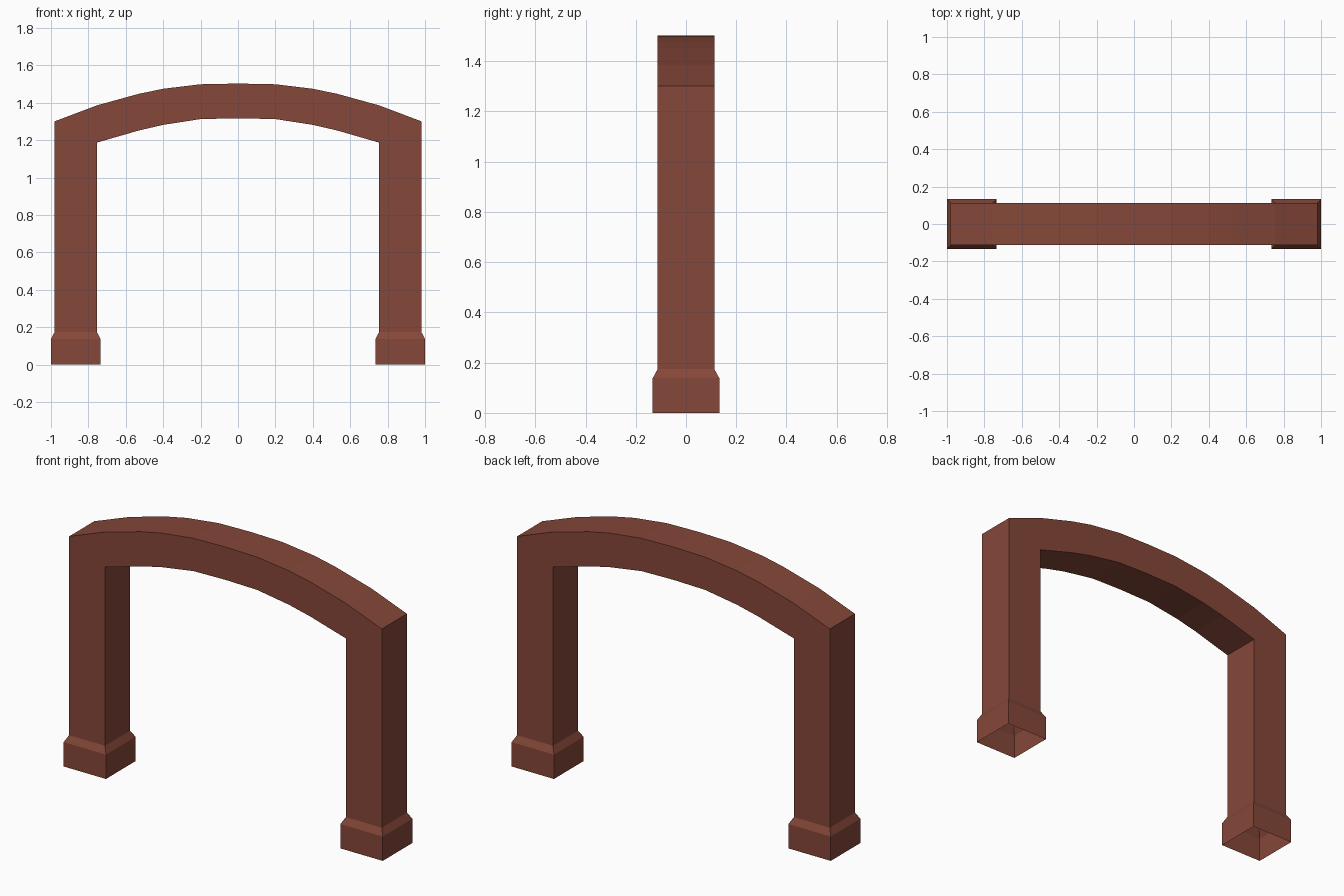
import bpy, bmesh

if "Cube" in bpy.data.objects:
    bpy.data.objects.remove(bpy.data.objects["Cube"])

brick = bpy.data.materials.new("red brown")
brick.diffuse_color = (0.235, 0.063, 0.041, 1)
brick.use_nodes = True
brick.node_tree.nodes["Principled BSDF"].inputs["Base Color"].default_value = brick.diffuse_color


def loft(name, rings, skip=(), caps=False):
    """Join matching four-point rings; skip holds (segment, side) left open."""
    bm = bmesh.new()
    vs = [[bm.verts.new(p) for p in r] for r in rings]
    for s, (a, b) in enumerate(zip(vs, vs[1:])):
        for i in range(4):
            if (s, i) not in skip:
                j = (i + 1) % 4
                bm.faces.new((a[i], a[j], b[j], b[i]))
    if caps:
        bm.faces.new(vs[0][::-1])
        bm.faces.new(vs[-1])
    me = bpy.data.meshes.new(name)
    bm.to_mesh(me)
    bm.free()
    me.materials.append(brick)
    ob = bpy.data.objects.new(name, me)
    bpy.context.collection.objects.link(ob)
    return ob


def square(h, z, cx=0.8675):
    return [(cx - h, -h, z), (cx + h, -h, z), (cx + h, h, z), (cx - h, h, z)]


# Hollow legs with a wider chamfered foot, open underneath
D = 0.1125
SPRING = 1.187
legs = loft("legs", [square(0.1325, 0), square(0.1325, 0.138),
                     square(D, 0.175), square(D, SPRING)])
mirror = legs.modifiers.new("mirror", "MIRROR")
mirror.use_mirror_merge = False

# Arched beam: x, underside height, top height
half = [(0.2, 1.313, 1.499), (0.4, 1.282, 1.475), (0.53, 1.252, 1.448),
        (0.755, SPRING, 1.386), (0.98, SPRING, 1.301)]
stations = [(-x, lo, hi) for x, lo, hi in half[::-1]] + [(0, 1.317, 1.503)] + half
rings = [[(x, -D, lo), (x, D, lo), (x, D, hi), (x, -D, hi)] for x, lo, hi in stations]
# Underside is left open where the beam sits on the legs
loft("arched_beam", rings, skip={(0, 0), (len(rings) - 2, 0)}, caps=True)
